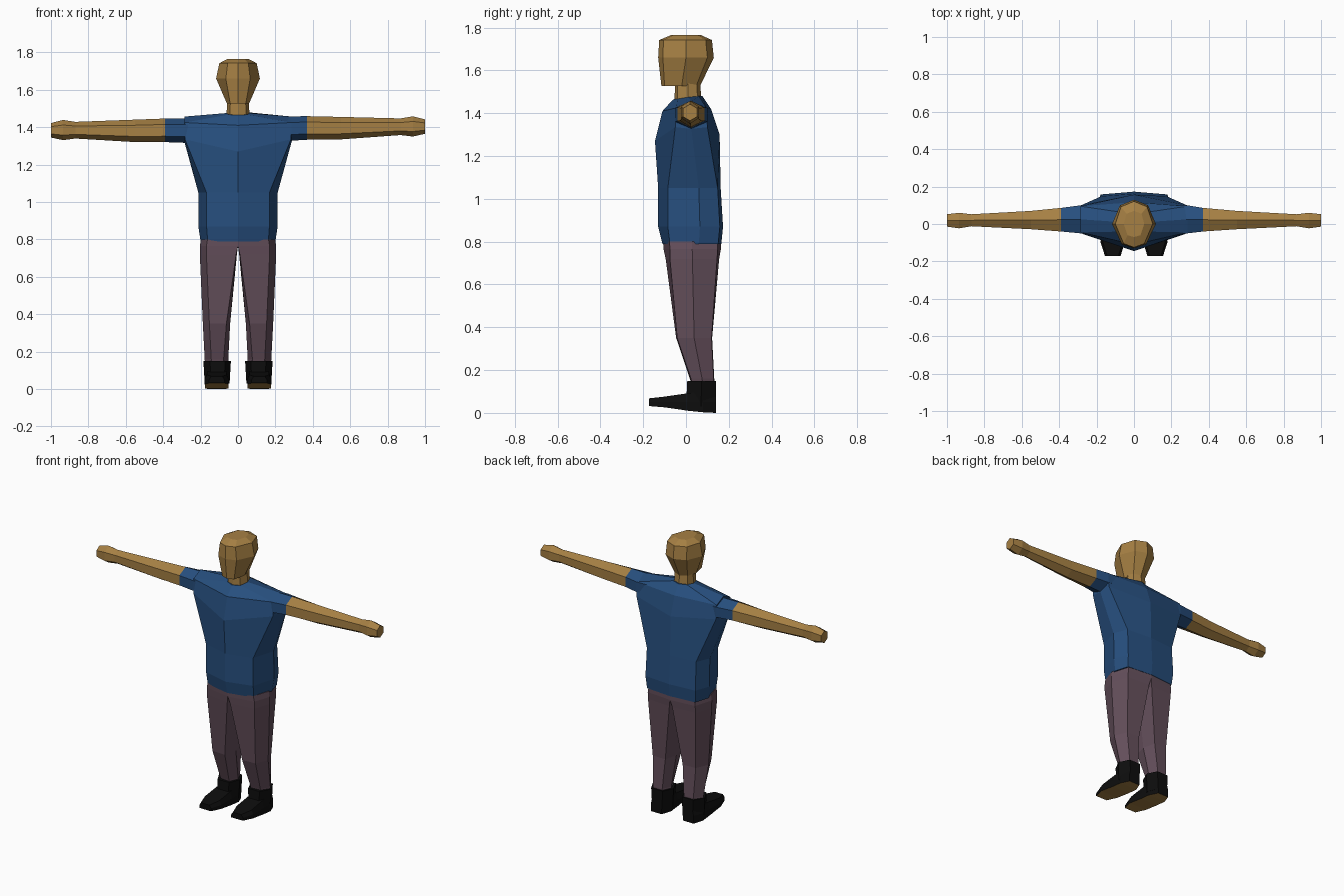
import bpy
import bmesh
from math import sin, cos, radians

old_cube = bpy.data.objects.get("Cube")
if old_cube:
    bpy.data.objects.remove(old_cube, do_unlink=True)


def make_material(name, red, green, blue):
    material = bpy.data.materials.new(name)
    material.use_nodes = True
    color = (red, green, blue, 1)
    material.diffuse_color = color
    shader = material.node_tree.nodes["Principled BSDF"]
    shader.inputs["Base Color"].default_value = color
    shader.inputs["Roughness"].default_value = 0.9
    return material


skin = make_material("tan skin", 0.38, 0.215, 0.057)
shirt_blue = make_material("shirt blue", 0.02, 0.078, 0.21)
trouser_mauve = make_material("trouser mauve", 0.128, 0.078, 0.105)
boot_black = make_material("boot black", 0.004, 0.004, 0.004)


def loft(name, rings, *materials):
    """Skin a series of matching closed rings and cap both ends."""
    bm = bmesh.new()
    loops = [[bm.verts.new(point) for point in ring] for ring in rings]
    for lower, upper in zip(loops, loops[1:]):
        for i in range(len(lower)):
            j = (i + 1) % len(lower)
            bm.faces.new((lower[i], lower[j], upper[j], upper[i]))
    bm.faces.new(loops[0])
    bm.faces.new(loops[-1])
    bmesh.ops.recalc_face_normals(bm, faces=bm.faces[:])
    mesh = bpy.data.meshes.new(name)
    bm.to_mesh(mesh)
    bm.free()
    for material in materials:
        mesh.materials.append(material)
    obj = bpy.data.objects.new(name, mesh)
    bpy.context.scene.collection.objects.link(obj)
    return obj


def mirrored_ring(half):
    """Complete a half ring that runs from front centre to back centre."""
    return half + [(-x, y, z) for x, y, z in half[-2:0:-1]]


def level_ring(z, front, corner_f, side, corner_b, back):
    half = [(0, front), corner_f, side, corner_b, (0, back)]
    return mirrored_ring([(x, y, z) for x, y in half])


# Shirt body, from hem to collar
torso = [
    level_ring(0.79, -0.11, (0.162, -0.075), (0.2, 0.06), (0.172, 0.15), 0.165),
    level_ring(0.87, -0.13, (0.168, -0.085), (0.212, 0.065), (0.178, 0.158), 0.173),
    level_ring(1.05, -0.13, (0.168, -0.085), (0.212, 0.06), (0.175, 0.148), 0.162),
    mirrored_ring([(0, -0.145, 1.27), (0.283, -0.05, 1.335), (0.288, 0.025, 1.327),
                   (0.283, 0.1, 1.335), (0, 0.157, 1.3)]),
    mirrored_ring([(0, -0.11, 1.41), (0.285, -0.045, 1.425), (0.285, 0.025, 1.457),
                   (0.285, 0.095, 1.425), (0, 0.117, 1.42)]),
    mirrored_ring([(0, -0.06, 1.465), (0.05, -0.04, 1.467), (0.068, 0.01, 1.475),
                   (0.05, 0.06, 1.48), (0, 0.077, 1.48)]),
]
loft("shirt_body", torso, shirt_blue)

# Neck and head
neck = [
    level_ring(1.44, -0.055, (0.045, -0.04), (0.064, 0.01), (0.048, 0.055), 0.073),
    level_ring(1.55, -0.05, (0.04, -0.04), (0.056, 0.01), (0.045, 0.05), 0.066),
]
loft("neck", neck, skin)
head = [
    level_ring(1.528, -0.115, (0.042, -0.1), (0.06, -0.02), (0.045, 0.048), 0.066),
    level_ring(1.66, -0.13, (0.065, -0.108), (0.117, 0), (0.075, 0.1), 0.13),
    level_ring(1.742, -0.125, (0.055, -0.105), (0.1, 0), (0.07, 0.092), 0.121),
    level_ring(1.765, -0.07, (0.035, -0.06), (0.055, 0), (0.04, 0.055), 0.07),
]
loft("head", head, skin)


def arm_ring(side, x, front, back, bottom, top):
    """Six sided section of the arm, pointed at top and bottom."""
    drop = 0.0 if side > 0 else 0.008 + 0.012 * x
    ring = []
    for step in range(6):
        angle = radians(60 * step)
        y = (front + back) / 2 + (back - front) / 2 * sin(angle) / sin(radians(60))
        z = (bottom + top) / 2 + (top - bottom) / 2 * cos(angle)
        ring.append((side * x, y, z - drop))
    return ring


def leg_ring(z, inner, outer, front, back, inset, slant):
    """Six sided section of the leg, with the outer corners cut back."""
    middle = (front + back) / 2
    corner = outer - 0.035
    return [(inner + inset, front, z), (corner, front + slant, z),
            (outer, middle, z), (corner, back - slant / 2, z),
            (inner + inset, back, z), (inner, middle, z)]


def foot_ring(y, inner, outer, bottom, top):
    bevel = 0.012
    return [(inner, y, bottom), (outer, y, bottom),
            (outer, y, (bottom + top) / 2), (outer - bevel, y, top),
            (inner + bevel, y, top), (inner, y, (bottom + top) / 2)]


def flip(rings, side):
    return [[(side * x, y, z) for x, y, z in ring] for ring in rings]


for side, label in ((1, "left"), (-1, "right")):
    # Sleeve and bare arm share the cuff section
    cuff_x = 0.37 if side > 0 else 0.39
    cuff = arm_ring(side, cuff_x, -0.04, 0.086, 1.333, 1.459)
    sleeve = [arm_ring(side, 0.2, -0.05, 0.1, 1.34, 1.455),
              arm_ring(side, 0.285, -0.05, 0.1, 1.328, 1.458), cuff]
    loft(label + "_sleeve", sleeve, shirt_blue)
    arm = [cuff,
           arm_ring(side, 0.55, -0.028, 0.07, 1.335, 1.455),
           arm_ring(side, 0.87, -0.012, 0.052, 1.358, 1.447),
           arm_ring(side, 0.935, -0.023, 0.06, 1.35, 1.458),
           arm_ring(side, 1.0, -0.014, 0.052, 1.365, 1.442)]
    loft(label + "_arm", arm, skin)

    # Trouser leg
    leg = [leg_ring(0.1, 0.052, 0.176, 0.035, 0.132, 0.025, 0.005),
           leg_ring(0.16, 0.052, 0.178, 0.018, 0.132, 0.025, 0.005),
           leg_ring(0.35, 0.042, 0.188, -0.046, 0.122, 0.02, 0.005),
           leg_ring(0.72, 0.006, 0.204, -0.095, 0.155, 0.004, 0.02),
           leg_ring(0.765, 0, 0.204, -0.105, 0.163, 0, 0.03),
           leg_ring(0.8, 0, 0.198, -0.107, 0.163, 0, 0.03)]
    loft(label + "_trouser_leg", flip(leg, side), trouser_mauve)

    # Boot: ankle cuff and wedge shaped foot
    ankle = [leg_ring(0.03, 0.045, 0.178, 0, 0.14, 0.03, 0),
             leg_ring(0.15, 0.038, 0.185, 0.006, 0.14, 0.03, 0)]
    loft(label + "_boot_ankle", flip(ankle, side), boot_black)
    foot = [foot_ring(-0.172, 0.072, 0.155, 0.032, 0.068),
            foot_ring(-0.1, 0.05, 0.178, 0.026, 0.076),
            foot_ring(0.01, 0.05, 0.176, 0.01, 0.092),
            foot_ring(0.08, 0.05, 0.176, 0.003, 0.1),
            foot_ring(0.14, 0.075, 0.152, 0, 0.1)]
    boot = loft(label + "_boot_foot", flip(foot, side), boot_black, skin)
    # Tan sole on the downward faces
    for face in boot.data.polygons:
        if face.normal.z < -0.7:
            face.material_index = 1
